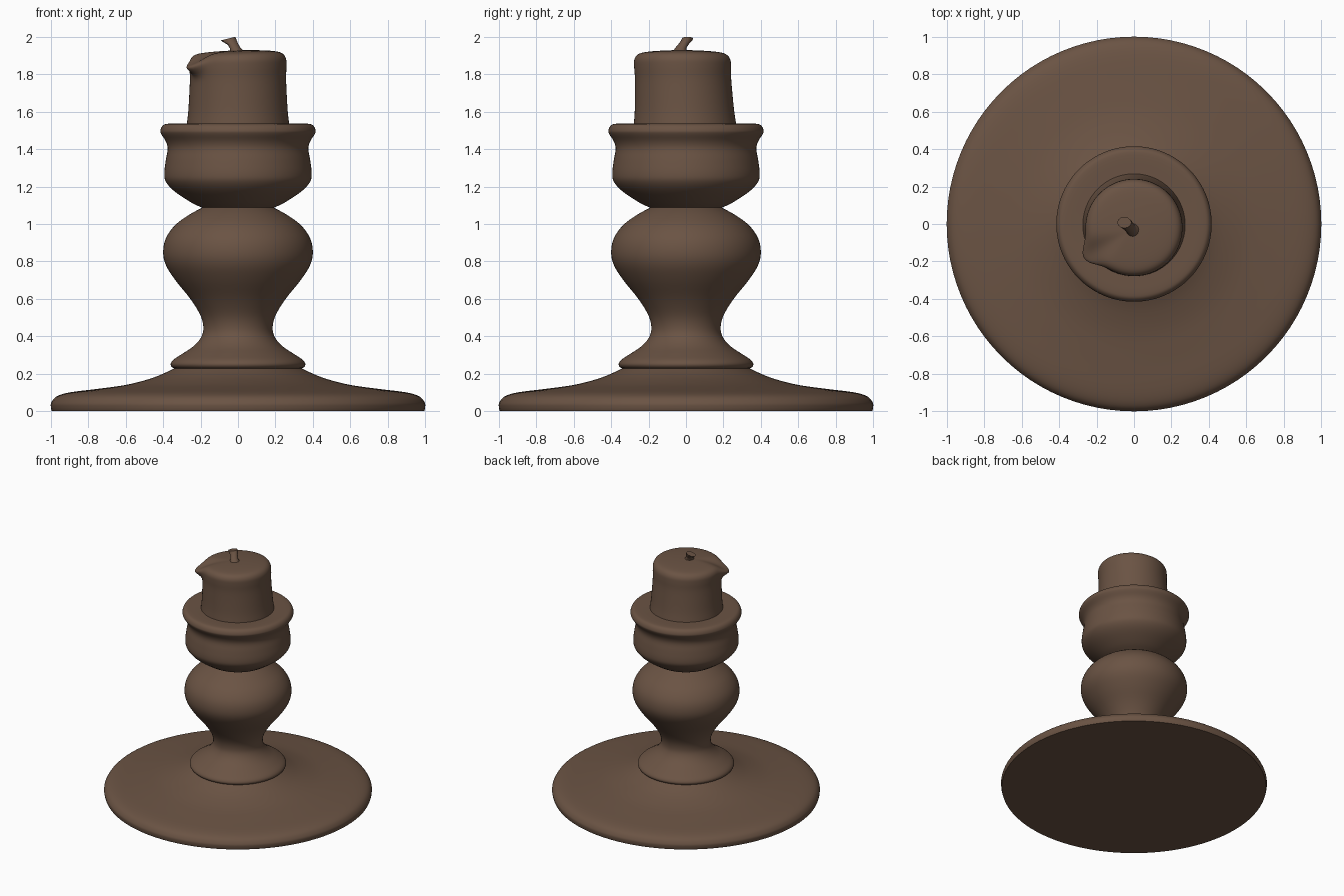
import bpy, bmesh, math
from mathutils import Vector

if "Cube" in bpy.data.objects:
    bpy.data.objects.remove(bpy.data.objects["Cube"])

brown = bpy.data.materials.new("dark_brown")
brown.diffuse_color = (0.145, 0.087, 0.057, 1)
brown.use_nodes = True
brown.node_tree.nodes["Principled BSDF"].inputs["Base Color"].default_value = brown.diffuse_color


def smooth_path(pts, steps=4):
    """Catmull-Rom curve through profile points (radius, height)."""
    p = [Vector(q) for q in pts]
    p = [p[0] * 2 - p[1]] + p + [p[-1] * 2 - p[-2]]
    out = []
    for a, b, c, d in zip(p, p[1:], p[2:], p[3:]):
        for i in range(steps):
            t = i / steps
            out.append(0.5 * (2 * b + (c - a) * t + (2 * a - 5 * b + 4 * c - d) * t ** 2
                              + (3 * b - a - 3 * c + d) * t ** 3))
    return out + [p[-2]]


def skin(name, rings, cap_start=False, cap_end=False, angle=40):
    """Join equal rings of points into a smooth tube."""
    bm = bmesh.new()
    loops = [[bm.verts.new(v) for v in ring] for ring in rings]
    n = len(loops[0])
    for a, b in zip(loops, loops[1:]):
        for i in range(n):
            j = (i + 1) % n
            bm.faces.new((a[i], a[j], b[j], b[i]))
    if cap_start:
        bm.faces.new(loops[0][::-1])
    if cap_end:
        bm.faces.new(loops[-1])
    mesh = bpy.data.meshes.new(name)
    bm.to_mesh(mesh)
    bm.free()
    mesh.materials.append(brown)
    obj = bpy.data.objects.new(name, mesh)
    bpy.context.collection.objects.link(obj)
    bpy.ops.object.select_all(action='DESELECT')
    obj.select_set(True)
    bpy.context.view_layer.objects.active = obj
    bpy.ops.object.shade_smooth_by_angle(angle=math.radians(angle))
    return obj


def lathe(name, profile, warp=None, sides=96, **caps):
    rings = []
    for r, z in smooth_path(profile):
        ring = []
        for i in range(sides):
            a = math.tau * i / sides
            ring.append(warp(r, z, a) if warp else (r * math.cos(a), r * math.sin(a), z))
        rings.append(ring)
    return skin(name, rings, **caps)


# Wide round foot
lathe("base", [(0.995, 0), (1.0, 0.02), (0.998, 0.045), (0.97, 0.078), (0.9, 0.1),
               (0.75, 0.119), (0.6, 0.14), (0.48, 0.17), (0.40, 0.2), (0.335, 0.232)],
      cap_start=True)

# Turned stem with collar and bulb
lathe("stem", [(0.33, 0.225), (0.352, 0.234), (0.36, 0.252), (0.345, 0.275), (0.30, 0.305),
               (0.24, 0.345), (0.2, 0.39), (0.185, 0.44), (0.2, 0.51), (0.255, 0.6),
               (0.335, 0.7), (0.385, 0.78), (0.4, 0.85), (0.385, 0.925), (0.335, 0.995),
               (0.26, 1.05), (0.19, 1.088)])

# Cup with flared rim
lathe("cup", [(0.19, 1.086), (0.25, 1.115), (0.34, 1.175), (0.385, 1.225), (0.394, 1.27),
              (0.386, 1.34), (0.376, 1.4), (0.385, 1.44), (0.41, 1.48), (0.415, 1.5),
              (0.402, 1.526), (0.37, 1.536), (0.26, 1.535)])


# Candle, leaning slightly forward, with a wax drip at the front left
def melt(r, z, a):
    up = (z - 1.53) / 0.4
    d = math.atan2(math.sin(a - 3.69), math.cos(a - 3.69))
    drip = math.exp(-(d / 0.25) ** 2)
    lip = math.exp(-((z - 1.87) / 0.045) ** 2)
    edge = min(1, r / 0.25) ** 3
    rr = r + 0.055 * drip * lip * edge
    sag = 0.05 * drip * edge * max(0, up) ** 3
    return (rr * math.cos(a), rr * math.sin(a) - 0.005 - 0.017 * up,
            z - sag + 0.03 * r * math.cos(a) * max(0, up) ** 3)


lathe("candle", [(0.274, 1.53), (0.266, 1.6), (0.26, 1.7), (0.257, 1.78), (0.259, 1.84),
                 (0.256, 1.88), (0.235, 1.907), (0.19, 1.919), (0.1, 1.926), (0.02, 1.928)],
      warp=melt, cap_end=True, angle=60)

# Bent wick: centre x, y, z, half widths, tilt
wick = [(0.0, -0.035, 1.915, 0.04, 0.04, 0), (-0.015, -0.028, 1.94, 0.029, 0.03, 0),
        (-0.028, -0.012, 1.962, 0.028, 0.028, 0.1), (-0.045, 0.003, 1.98, 0.036, 0.03, 0.2),
        (-0.052, 0.008, 1.991, 0.038, 0.03, 0.24)]
skin("wick", [[(x + w * math.cos(a), y + h * math.sin(a), z + t * w * math.cos(a))
               for a in (math.tau * i / 12 for i in range(12))]
              for x, y, z, w, h, t in wick], cap_end=True)
